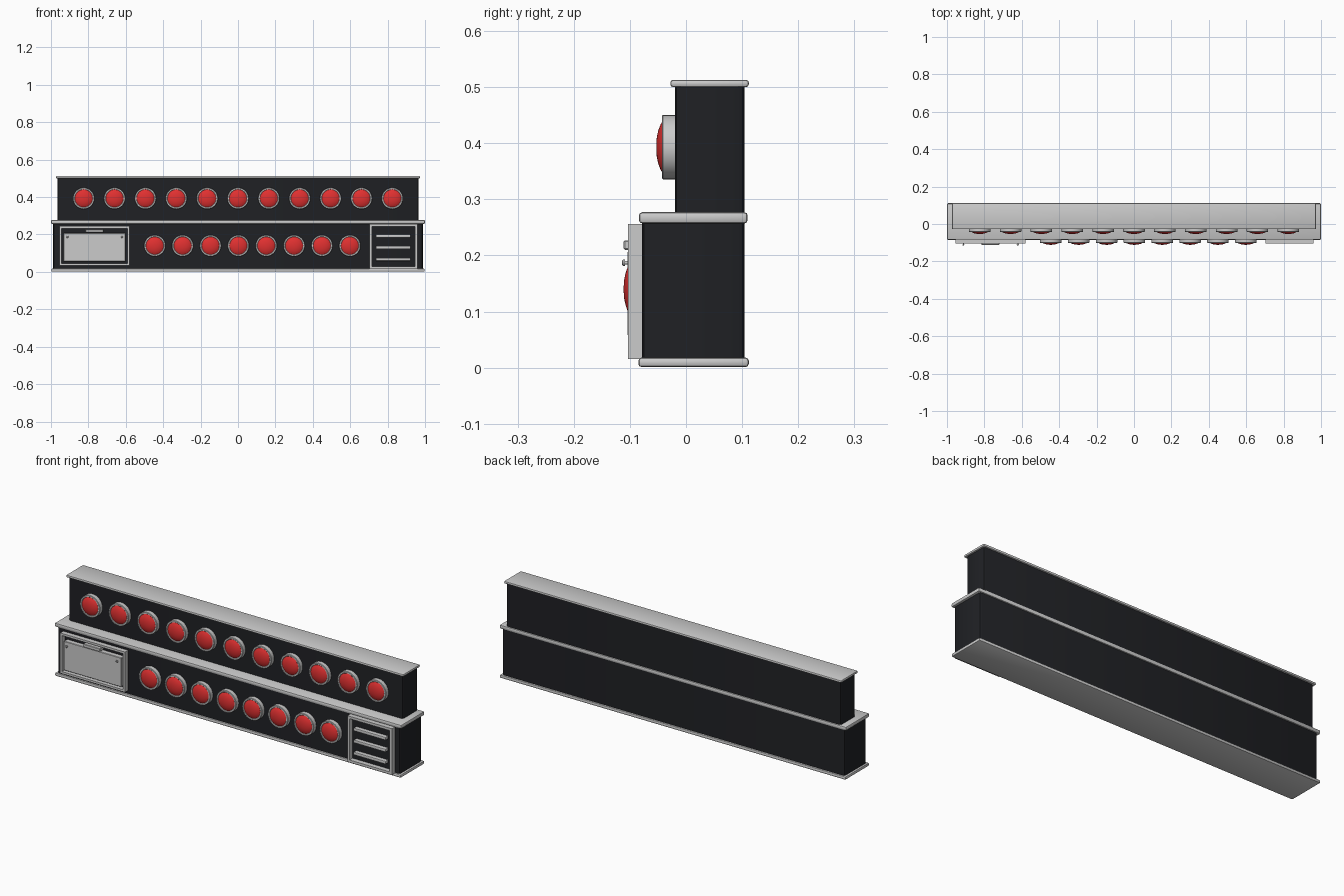
import bpy, bmesh, math
from mathutils import Vector

if "Cube" in bpy.data.objects:
    bpy.data.objects.remove(bpy.data.objects["Cube"])


def material(name, rgb):
    m = bpy.data.materials.new(name)
    m.diffuse_color = (*rgb, 1)
    m.use_nodes = True
    m.node_tree.nodes["Principled BSDF"].inputs["Base Color"].default_value = m.diffuse_color
    return m


BLACK = material("black_paint", (0.014, 0.015, 0.018))
RED = material("red_lens", (0.75, 0.03, 0.03))


def finish(name, bm, mat=None, smooth=True):
    bmesh.ops.recalc_face_normals(bm, faces=bm.faces)
    me = bpy.data.meshes.new(name)
    bm.to_mesh(me)
    bm.free()
    ob = bpy.data.objects.new(name, me)
    bpy.context.collection.objects.link(ob)
    if mat:
        me.materials.append(mat)
    if smooth:
        bpy.ops.object.select_all(action='DESELECT')
        ob.select_set(True)
        bpy.context.view_layer.objects.active = ob
        bpy.ops.object.shade_smooth_by_angle(angle=math.radians(35))
    return ob


def box(name, x, y, z, mat=None, bevel=0, vertical_only=False, segments=2):
    bm = bmesh.new()
    bmesh.ops.create_cube(bm, size=1)
    for v in bm.verts:
        v.co = Vector([r[0] + (c + 0.5) * (r[1] - r[0]) for c, r in zip(v.co, (x, y, z))])
    if bevel:
        edges = [e for e in bm.edges if not vertical_only
                 or abs(e.verts[0].co.z - e.verts[1].co.z) > 1e-4]
        bmesh.ops.bevel(bm, geom=edges, offset=bevel, segments=segments,
                        profile=0.5, affect='EDGES')
    return finish(name, bm, mat)


def frame(name, x, z, width, y):
    # rectangular picture-frame border, closed loop of four-sided sections
    bm = bmesh.new()
    rings = []
    for inset, depth in ((0, y[1]), (0, y[0]), (width, y[0]), (width, y[1])):
        x0, x1, z0, z1 = x[0] + inset, x[1] - inset, z[0] + inset, z[1] - inset
        rings.append([bm.verts.new((a, depth, b))
                      for a, b in ((x0, z0), (x1, z0), (x1, z1), (x0, z1))])
    for i in range(4):
        a, b = rings[i], rings[(i + 1) % 4]
        for j in range(4):
            k = (j + 1) % 4
            bm.faces.new((a[j], a[k], b[k], b[j]))
    return finish(name, bm, smooth=False)


def lathe(name, profile, mat=None, sides=32, closed=False):
    # turns (radius, y) points around the y axis
    bm = bmesh.new()
    rings = []
    for r, y in profile:
        rings.append([bm.verts.new((r * math.cos(t), y, r * math.sin(t)))
                      for t in (2 * math.pi * i / sides for i in range(sides))])
    pairs = list(zip(rings, rings[1:]))
    if closed:
        pairs.append((rings[-1], rings[0]))
    else:
        bm.faces.new(rings[0])
        bm.faces.new(rings[-1])
    for a, b in pairs:
        for j in range(sides):
            k = (j + 1) % sides
            bm.faces.new((a[j], a[k], b[k], b[j]))
    return finish(name, bm, mat)


def copies(ob, places):
    ob.location = places[0]
    for p in places[1:]:
        c = ob.copy()
        c.location = p
        bpy.context.collection.objects.link(c)


# two stacked cabinet bodies
box("lower_body", (-0.988, 0.988), (-0.078, 0.104), (0.01, 0.265), BLACK, 0.012, True)
box("upper_body", (-0.965, 0.965), (-0.02, 0.104), (0.27, 0.507), BLACK, 0.012, True)

# metal trim plates with rounded edges
box("bottom_trim", (-0.998, 0.998), (-0.085, 0.112), (0.001, 0.018), bevel=0.006)
box("middle_trim", (-1.0, 1.0), (-0.084, 0.11), (0.257, 0.277), bevel=0.006)
box("top_trim", (-0.973, 0.973), (-0.028, 0.112), (0.5, 0.513), bevel=0.005)

# round lamps: bezel ring plus shallow domed lens, y measured from the panel face
upper = [(-0.825 + 0.165 * i, -0.02, 0.393) for i in range(11)]
lower = [(-0.445 + 0.149 * i, -0.078, 0.14) for i in range(8)]
lamps = upper + lower
bezel = lathe("lamp_bezel", [(0.0575, 0), (0.0575, -0.021), (0.0555, -0.023),
                             (0.049, -0.023), (0.047, -0.021), (0.047, 0)], closed=True)
copies(bezel, lamps)
lens = lathe("lamp_lens", [(0.047, -0.006), (0.047, -0.021), (0.040, -0.0255),
                           (0.030, -0.0293), (0.018, -0.032), (0.006, -0.033)], RED)
copies(lens, lamps)

# left hatch: frame, door plate, latch and screws
frame("hatch_frame", (-0.954, -0.58), (0.034, 0.244), 0.011, (-0.103, -0.077))
box("hatch_door", (-0.932, -0.601), (-0.104, -0.077), (0.056, 0.208), bevel=0.002, segments=1)
box("hatch_latch", (-0.816, -0.72), (-0.111, -0.077), (0.21, 0.227), bevel=0.002, segments=1)
screw = lathe("hatch_screw", [(0.003, 0.004), (0.003, -0.005), (0.006, -0.005),
                              (0.006, -0.008), (0.004, -0.010)], sides=12)
copies(screw, [(-0.912, -0.104, 0.187), (-0.621, -0.104, 0.187)])

# right vent: frame and three slats
frame("vent_frame", (0.703, 0.96), (0.015, 0.256), 0.013, (-0.103, -0.077))
for z in (0.067, 0.13, 0.192):
    box("vent_slat", (0.737, 0.922), (-0.101, -0.077), (z - 0.008, z + 0.008),
        bevel=0.003)
